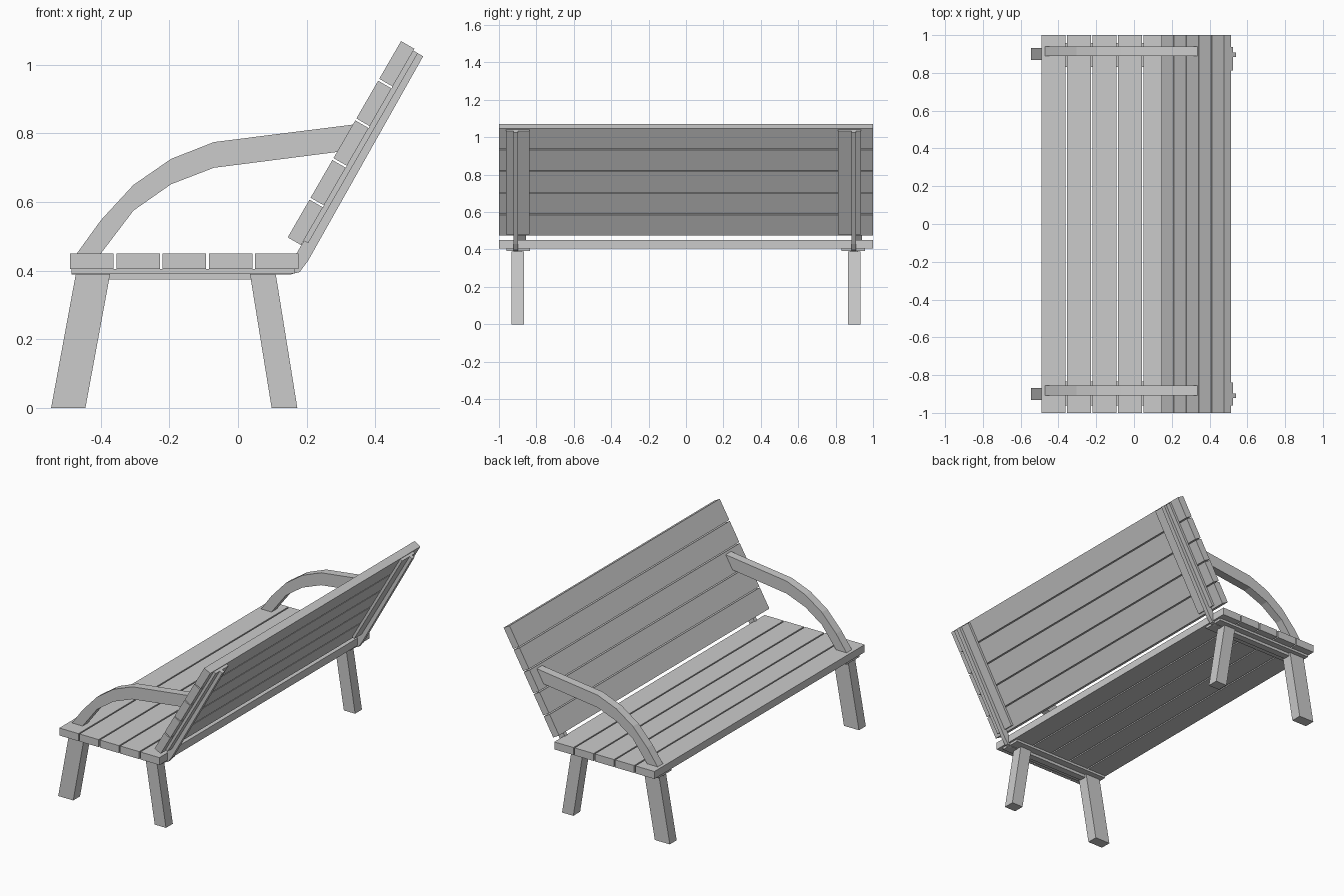
import bpy
import math

if "Cube" in bpy.data.objects:
    bpy.data.objects.remove(bpy.data.objects["Cube"])


def extrude(name, profile, y0, y1):
    """Solid from an (x, z) outline extruded between y0 and y1."""
    n = len(profile)
    area = sum(profile[i][0] * profile[(i + 1) % n][1]
               - profile[(i + 1) % n][0] * profile[i][1] for i in range(n))
    if area < 0:
        profile = profile[::-1]
    verts = [(x, y0, z) for x, z in profile] + [(x, y1, z) for x, z in profile]
    faces = [tuple(range(n)), tuple(reversed(range(n, 2 * n)))]
    faces += [(i, i + n, (i + 1) % n + n, (i + 1) % n) for i in range(n)]
    mesh = bpy.data.meshes.new(name)
    mesh.from_pydata(verts, [], faces)
    mesh.update()
    obj = bpy.data.objects.new(name, mesh)
    bpy.context.collection.objects.link(obj)
    return obj


def board(origin, angle, a0, a1, d0, d1):
    """Rectangle measured along a sloped surface (a) and behind it (d)."""
    c, s = math.cos(angle), math.sin(angle)
    return [(origin[0] + a * c + d * s, origin[1] + a * s - d * c)
            for a, d in ((a0, d0), (a1, d0), (a1, d1), (a0, d1))]


SEAT = ((-0.49, 0.45), 0.0)
BACK = ((0.145, 0.497), math.radians(60))

# Seat and backrest slats
for i in range(5):
    a = i * 0.135
    extrude(f"seat_slat_{i + 1}", board(*SEAT, a, a + 0.127, 0, 0.045), -1, 1)
    b = i * 0.1335
    extrude(f"back_slat_{i + 1}", board(*BACK, b, b + 0.127, 0, 0.045), -1, 1)

# Outlines of the side parts
front_leg = [(-0.545, 0), (-0.445, 0), (-0.373, 0.39), (-0.473, 0.39)]
rear_leg = [(0.098, 0), (0.173, 0), (0.11, 0.39), (0.035, 0.39)]
stretcher = [(-0.38, 0.374), (0.045, 0.374), (0.045, 0.391), (-0.38, 0.391)]
bracket = [(-0.485, 0.388), (0.15, 0.388), (0.18, 0.396), (0.205, 0.43),
           (0.54, 1.025), (0.512, 1.041), (0.165, 0.44), (0.15, 0.404),
           (-0.485, 0.404)]
arm_top = [(-0.47, 0.45), (-0.4, 0.547), (-0.305, 0.65), (-0.195, 0.726),
           (-0.07, 0.775), (0.336, 0.826)]
arm_under = [(0.289, 0.746), (-0.07, 0.7), (-0.195, 0.652), (-0.305, 0.575),
             (-0.4, 0.45)]

# Per side: legs, stretcher, mounting plates, bent bracket and armrest
sides = {
    "left": dict(leg=(-0.932, -0.867), seat=(-0.96, -0.835), back=(-0.962, -0.838),
                 rib=(-0.922, -0.897), arm=(-0.907, -0.856)),
    "right": dict(leg=(0.867, 0.932), seat=(0.832, 0.957), back=(0.812, 0.936),
                  rib=(0.884, 0.909), arm=(0.89, 0.941)),
}
for side, y in sides.items():
    extrude(f"front_leg_{side}", front_leg, *y["leg"])
    extrude(f"rear_leg_{side}", rear_leg, *y["leg"])
    extrude(f"stretcher_{side}", stretcher, y["leg"][0] + 0.012, y["leg"][1] - 0.012)
    extrude(f"seat_plate_{side}", board(*SEAT, 0.005, 0.655, 0.045, 0.059), *y["seat"])
    extrude(f"back_plate_{side}", board(*BACK, 0.015, 0.655, 0.045, 0.06), *y["back"])
    extrude(f"bracket_{side}", bracket, *y["rib"])
    extrude(f"armrest_{side}", arm_top + arm_under, *y["arm"])
